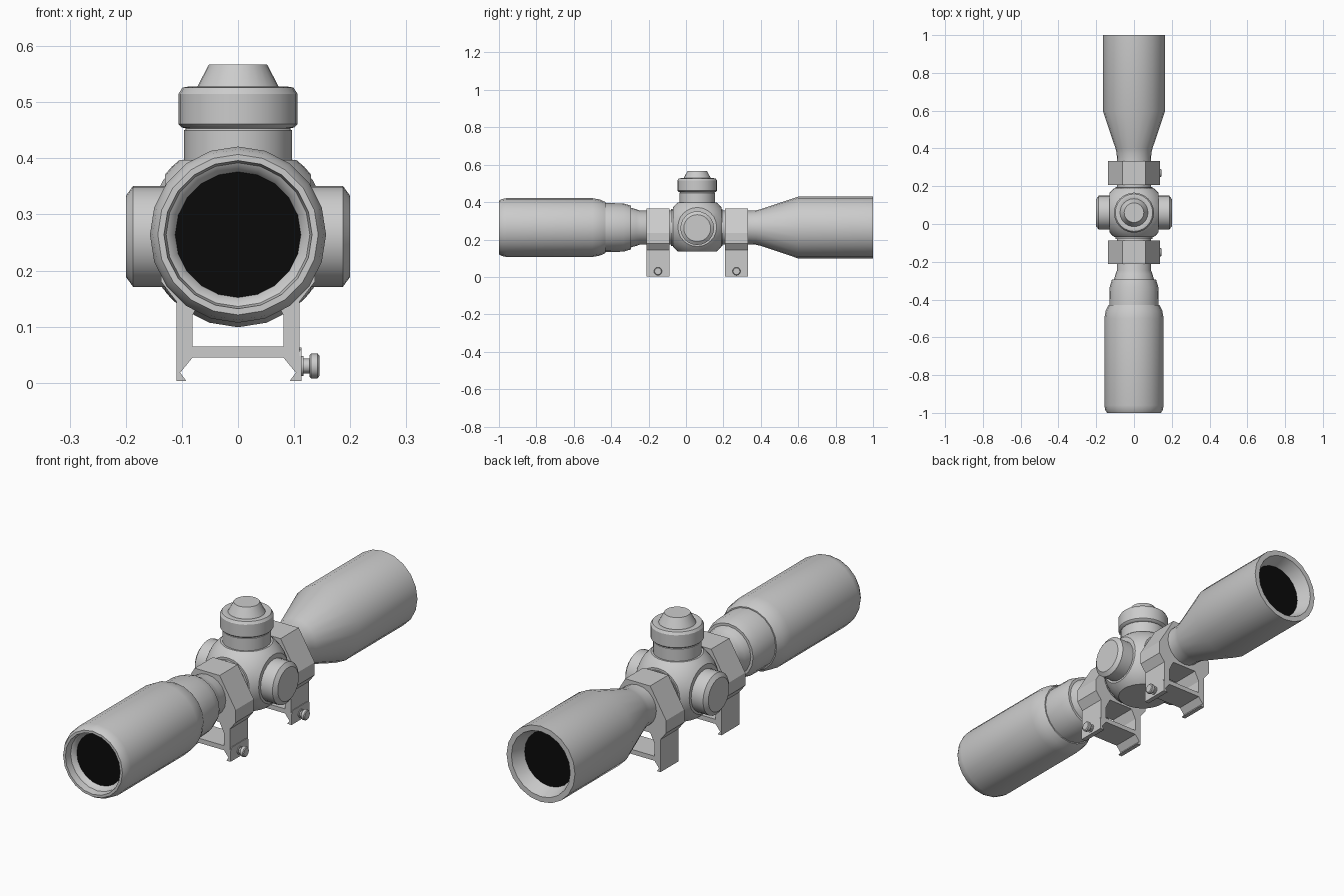
import bpy, bmesh, math
from mathutils import Vector, Matrix

if "Cube" in bpy.data.objects:
    bpy.data.objects.remove(bpy.data.objects["Cube"])

AXIS_Z = 0.264      # height of the optical axis
TURRET_Y = 0.06     # centre of the turret block
SIDES = 20


def finish(name, bm, angle=32, smooth=True):
    bmesh.ops.recalc_face_normals(bm, faces=bm.faces)
    me = bpy.data.meshes.new(name)
    bm.to_mesh(me)
    bm.free()
    ob = bpy.data.objects.new(name, me)
    bpy.context.collection.objects.link(ob)
    if smooth:
        me.shade_smooth()
        me.set_sharp_from_angle(angle=math.radians(angle))
    return ob


def lathe(name, profile, axis, origin, n=SIDES):
    """Revolve (distance along axis, radius) points; radius 0 closes the end."""
    w = Vector(axis)
    u = Vector((0, 0, 1)) if abs(w.z) < 0.5 else Vector((1, 0, 0))
    v = w.cross(u)
    o = Vector(origin)
    bm = bmesh.new()
    rings = []
    for h, r in profile:
        if r == 0:
            rings.append([bm.verts.new(o + w * h)] * n)
        else:
            rings.append([bm.verts.new(o + w * h + r * (u * math.cos(t) + v * math.sin(t)))
                          for t in (2 * math.pi * i / n for i in range(n))])
    for a, b in zip(rings, rings[1:]):
        for i in range(n):
            j = (i + 1) % n
            quad = list(dict.fromkeys((a[i], a[j], b[j], b[i])))
            bm.faces.new(quad)
    return finish(name, bm)


# Main tube: eyepiece, collar, tube and objective bell, with recessed ends
tube = [(-0.95, 0.112), (-0.965, 0.12), (-0.97, 0.128), (-1.0, 0.132), (-1.0, 0.143),
        (-0.985, 0.152), (-0.96, 0.157), (-0.50, 0.157), (-0.46, 0.15), (-0.43, 0.136),
        (-0.43, 0.131), (-0.335, 0.129), (-0.295, 0.117), (-0.295, 0.106),
        (-0.265, 0.098), (-0.245, 0.09), (0.34, 0.09), (0.375, 0.092), (0.40, 0.098),
        (0.60, 0.165), (1.0, 0.165), (1.0, 0.142), (0.94, 0.12)]
lathe("scope_tube", tube, (0, 1, 0), (0, 0, AXIS_Z))

# Dark lenses
black = bpy.data.materials.new("dark_glass")
black.diffuse_color = (0.003, 0.003, 0.003, 1)
black.use_nodes = True
black.node_tree.nodes["Principled BSDF"].inputs["Base Color"].default_value = black.diffuse_color
for name, y, r in (("eyepiece_lens", -0.95, 0.112), ("objective_lens", 0.94, 0.12)):
    lens = lathe(name, [(y, r), (y, 0)], (0, 1, 0), (0, 0, AXIS_Z))
    lens.data.materials.append(black)

# Turret block: a sphere trimmed flat on six sides
bm = bmesh.new()
centre = Vector((0, TURRET_Y, AXIS_Z + 0.003))
bmesh.ops.create_uvsphere(bm, u_segments=32, v_segments=20, radius=0.167,
                          matrix=Matrix.Translation(centre))
for k in range(3):
    for s in (1, -1):
        d = Vector((0, 0, 0))
        d[k] = s
        geom = bm.verts[:] + bm.edges[:] + bm.faces[:]
        cut = bmesh.ops.bisect_plane(bm, geom=geom, plane_co=centre + d * 0.13,
                                     plane_no=d, clear_outer=True)["geom_cut"]
        bmesh.ops.edgeloop_fill(bm, edges=[e for e in cut if isinstance(e, bmesh.types.BMEdge)])
finish("turret_block", bm, 25)

# Collars where the tube meets the block
lathe("block_collar", [(-0.08, 0), (-0.08, 0.098), (0.195, 0.098), (0.195, 0)],
      (0, 1, 0), (0, 0, AXIS_Z))

# Side knobs
knob = [(0.10, 0.09), (0.187, 0.09), (0.2, 0.072), (0.2, 0)]
for side, s in (("right", 1), ("left", -1)):
    lathe("side_knob_" + side, knob, (s, 0, 0), (0, TURRET_Y, 0.261), 24)

# Top elevation knob
top = [(0.36, 0.096), (0.45, 0.096), (0.453, 0.092), (0.455, 0.1), (0.461, 0.106),
       (0.515, 0.106), (0.526, 0.099), (0.528, 0.088), (0.525, 0.074),
       (0.567, 0.052), (0.567, 0)]
lathe("top_knob", top, (0, 0, 1), (0, TURRET_Y, 0), 24)

# Mount rings: mirrored half section pushed along y
half = [(0, 0.365), (0.06, 0.365), (0.137, 0.235), (0.137, 0.18), (0.11, 0.145),
        (0.11, 0.003), (0.092, 0.003), (0.103, 0.018), (0.081, 0.045), (0, 0.045),
        (0, 0.065), (0.081, 0.065), (0.081, 0.12), (0.06, 0.162), (0, 0.162)]


def mount(label, y, depth=0.125):
    bm = bmesh.new()
    for s in (1, -1):
        a, b = ([bm.verts.new((s * x, y + e * depth / 2, z)) for x, z in half] for e in (-1, 1))
        bm.faces.new(a)
        bm.faces.new(b)
        for i in range(len(half)):
            j = (i + 1) % len(half)
            if half[i][0] or half[j][0]:
                bm.faces.new((a[i], a[j], b[j], b[i]))
    bmesh.ops.remove_doubles(bm, verts=bm.verts, dist=0.0001)
    finish(label + "_mount", bm, smooth=False)

    # Clamp plate and its round nut
    bm = bmesh.new()
    bmesh.ops.create_cube(bm, size=1, matrix=Matrix.Translation((0.108, y, 0.033))
                          @ Matrix.Diagonal((0.01, depth, 0.06, 1)))
    corners = [e for e in bm.edges if all(v.co.z > 0.05 for v in e.verts)
               and abs(e.verts[0].co.x - e.verts[1].co.x) > 0.005]
    bmesh.ops.bevel(bm, geom=corners, offset=0.015, segments=2, profile=0.5, affect='EDGES')
    finish(label + "_clamp_plate", bm, smooth=False)
    nut = [(0.105, 0.018), (0.117, 0.018), (0.117, 0.013), (0.127, 0.013), (0.127, 0.019),
           (0.13, 0.022), (0.142, 0.022), (0.145, 0.018), (0.145, 0)]
    lathe(label + "_clamp_nut", nut, (1, 0, 0), (0, y, 0.03), 12)


mount("front", -0.15)
mount("rear", 0.27)
